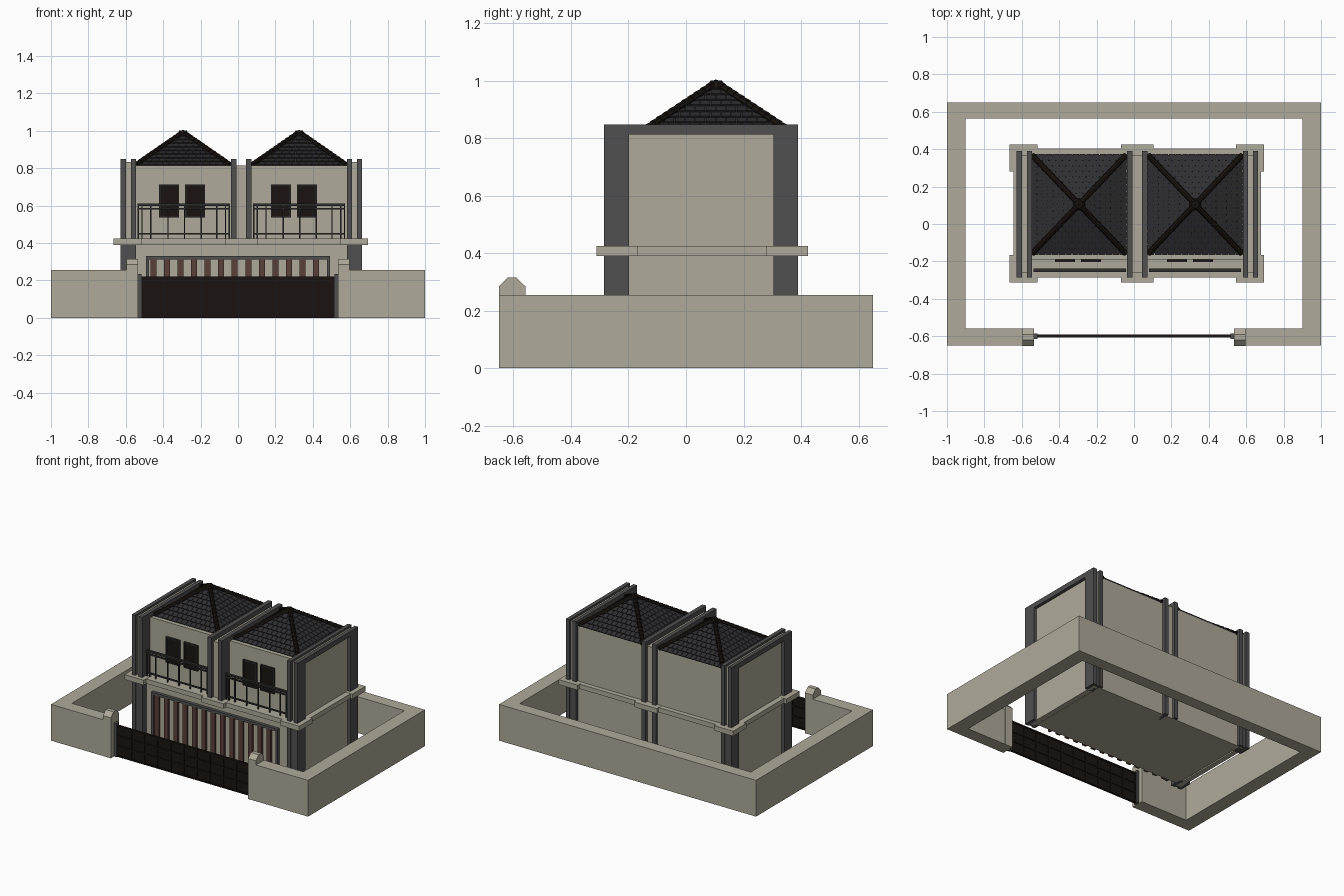
import bpy, bmesh, math
from mathutils import Vector, Matrix

if "Cube" in bpy.data.objects:
    bpy.data.objects.remove(bpy.data.objects["Cube"])


def mat(name, c):
    m = bpy.data.materials.new(name)
    m.diffuse_color = (*c, 1)
    m.use_nodes = True
    m.node_tree.nodes["Principled BSDF"].inputs["Base Color"].default_value = m.diffuse_color
    return m


BEIGE = mat("plaster", (0.43, 0.40, 0.32))
GREY = mat("grey_paint", (0.08, 0.08, 0.08))
BLACK = mat("dark_metal", (0.010, 0.007, 0.005))
TILE = mat("roof_tile", (0.028, 0.027, 0.03))
BROWN = mat("brown_wood", (0.10, 0.05, 0.04))
RAIL = mat("rail_paint", (0.03, 0.03, 0.03))


def finish(name, bm, m):
    bmesh.ops.recalc_face_normals(bm, faces=bm.faces)
    me = bpy.data.meshes.new(name)
    bm.to_mesh(me)
    bm.free()
    me.materials.append(m)
    ob = bpy.data.objects.new(name, me)
    bpy.context.collection.objects.link(ob)
    return ob


def boxes(name, m, items):
    """One object of boxes, each (x0, x1, y0, y1, z0, z1)."""
    bm = bmesh.new()
    for x0, x1, y0, y1, z0, z1 in items:
        M = Matrix.Translation(((x0+x1)/2, (y0+y1)/2, (z0+z1)/2)) @ Matrix.Diagonal((x1-x0, y1-y0, z1-z0, 1))
        bmesh.ops.create_cube(bm, size=1, matrix=M)
    return finish(name, bm, m)


def prism(name, m, pts, axis_vec):
    """Extrude a planar outline along a vector."""
    bm = bmesh.new()
    f = bm.faces.new([bm.verts.new(p) for p in pts])
    r = bmesh.ops.extrude_face_region(bm, geom=[f])
    bmesh.ops.translate(bm, verts=[v for v in r["geom"] if isinstance(v, bmesh.types.BMVert)], vec=axis_vec)
    return finish(name, bm, m)


# perimeter wall: one U-shaped outline with a gate gap
outline = [(-0.535, -0.65), (-1, -0.65), (-1, 0.65), (1, 0.65), (1, -0.65), (0.535, -0.65),
           (0.535, -0.56), (0.9, -0.56), (0.9, 0.565), (-0.9, 0.565), (-0.9, -0.56), (-0.535, -0.56)]
prism("perimeter_wall", BEIGE, [(x, y, 0) for x, y in outline], (0, 0, 0.255))

# gable-topped gate posts
for s, n in ((-1, "left"), (1, "right")):
    prof = [(-0.651, 0), (-0.559, 0), (-0.559, 0.285), (-0.59, 0.315), (-0.62, 0.315), (-0.651, 0.285)]
    prism("gate_post_" + n, BEIGE, [(s*0.534, y, z) for y, z in prof], (s*0.061, 0, 0))
    boxes("gate_jamb_" + n, GREY, [(min(s*0.515, s*0.536), max(s*0.515, s*0.536), -0.615, -0.585, 0, 0.235)])

# sliding gate with a grid of bars
boxes("gate_panel", BLACK, [(-0.516, 0.516, -0.603, -0.597, 0.003, 0.217)])
bars = [(x-0.005, x+0.005, -0.608, -0.592, 0, 0.22) for x in [-0.511+1.022*i/10 for i in range(11)]]
bars += [(-0.516, 0.516, -0.608, -0.592, z, z+0.01) for z in (0, 0.07, 0.14, 0.21)]
boxes("gate_bars", BLACK, bars)

# house volumes
boxes("ground_floor", BEIGE, [(-0.56, 0.6, -0.24, 0.37, 0, 0.4)])
boxes("upper_floor", BEIGE, [(-0.56, 0.6, -0.19, 0.37, 0.4, 0.813)])
boxes("party_walls", BEIGE, [(-0.605, -0.57, -0.26, 0.37, 0, 0.833),
                             (0.603, 0.64, -0.26, 0.37, 0, 0.833),
                             (-0.012, 0.045, -0.26, 0.37, 0.4, 0.815)])

# arch-shaped grey frame plates, in pairs
for i, (x0, x1) in enumerate([(-0.627, -0.6), (-0.573, -0.545), (-0.038, -0.008),
                              (0.042, 0.073), (0.582, 0.609), (0.635, 0.662)]):
    zf = 0.4 if i in (2, 3) else 0
    prof = [(-0.285, zf), (-0.198, zf), (-0.198, 0.813), (0.305, 0.813), (0.305, 0),
            (0.39, 0), (0.39, 0.848), (-0.285, 0.848)]
    prism("frame_plate_%d" % (i+1), GREY, [(x0, y, z) for y, z in prof], (x1-x0, 0, 0))
boxes("lower_pillar_fill", GREY, [(x, x+0.03, y, y+0.08, 0, 0.39)
                                  for x in (-0.602, 0.607) for y in (-0.278, 0.303)])

# floor belt with projecting blocks
boxes("floor_belt", BEIGE, [(-0.645, 0.68, -0.285, 0.403, 0.391, 0.424)])
boxes("belt_blocks", BEIGE, [(x0, x1, y, y+0.145, 0.39, 0.425)
                             for x0, x1 in ((-0.665, -0.515), (-0.07, 0.105), (0.545, 0.695))
                             for y in (-0.312, 0.28)])

# slatted ground floor door
boxes("door_frame", GREY, [(-0.492, 0.492, -0.262, -0.235, 0.312, 0.33),
                           (-0.492, -0.475, -0.262, -0.235, 0, 0.33),
                           (0.475, 0.492, -0.262, -0.235, 0, 0.33)])
boxes("door_slats", BROWN, [(x-0.016, x+0.016, -0.256, -0.235, 0, 0.313)
                            for x in [-0.453+0.0727*i*0.96*1.04 for i in range(13)]])

# windows: dark panes with raised frames
for i, (x0, x1) in enumerate([(-0.422, -0.315), (-0.283, -0.176), (0.176, 0.283), (0.315, 0.422)]):
    z0, z1, t = 0.535, 0.714, 0.007
    boxes("window_pane_%d" % (i+1), BLACK, [(x0, x1, -0.197, -0.185, z0, z1)])
    boxes("window_frame_%d" % (i+1), RAIL, [(x0, x0+t, -0.204, -0.185, z0, z1), (x1-t, x1, -0.204, -0.185, z0, z1),
                                            (x0, x1, -0.204, -0.185, z0, z0+t), (x0, x1, -0.204, -0.185, z1-t, z1)])

# balcony railings
for n, x0, x1 in (("left", -0.536, -0.043), ("right", 0.08, 0.573)):
    items = [(x0, x1, -0.256, -0.238, 0.598, 0.61)]
    items += [(x0, x1, -0.252, -0.242, z, z+0.009) for z in (0.445, 0.578)]
    w = x1-x0
    items += [(x0+w*f, x0+w*f+0.007, -0.251, -0.243, 0.424, 0.6)
              for f in (0.0, 0.04, 0.135, 0.32, 0.5, 0.68, 0.85, 0.945, 0.985)]
    boxes("balcony_railing_" + n, RAIL, items)


# hipped tiled roofs
HX, HY, Z0, H = 0.253, 0.265, 0.812, 0.176


def roof(n, cx, cy=0.105):
    c = Vector((cx, cy, 0))
    bm = bmesh.new()
    base = [bm.verts.new(c + Vector((sx*HX, sy*HY, Z0))) for sx, sy in ((-1, -1), (1, -1), (1, 1), (-1, 1))]
    top = bm.verts.new(c + Vector((0, 0, Z0+H)))
    bm.faces.new(base)
    for i in range(4):
        bm.faces.new((base[i], base[(i+1) % 4], top))
    finish("roof_core_" + n, bm, TILE)

    # overlapping tile courses, clipped to the hips
    bm = bmesh.new()
    rows, tw = 9, 0.036
    for k in range(4):
        a, d = (HX, HY) if k % 2 == 0 else (HY, HX)
        R = Matrix.Rotation(k*math.pi/2, 3, 'Z')
        nrm = Vector((0, -H, d)).normalized()

        def P(u, t, lift):
            w = a*(1-t)
            return c + R @ (Vector((max(-w, min(w, u)), -d*(1-t), Z0+H*t)) + nrm*lift)
        for r in range(rows):
            t0, t1 = r/rows, (r+1)/rows
            w = a*(1-t0)
            for j in range(-9, 10):
                u0 = (j + 0.5*(r % 2))*tw
                u1 = u0 + tw - 0.003
                if u1 <= -w or u0 >= w or min(u1, w)-max(u0, -w) < 0.006:
                    continue
                lo = [bm.verts.new(P(u, t, 0)) for u, t in ((u0, t0), (u1, t0), (u1, t1), (u0, t1))]
                hi = [bm.verts.new(P(u, t, l)) for u, t, l in
                      ((u0, t0, 0.008), (u1, t0, 0.008), (u1, t1, 0.002), (u0, t1, 0.002))]
                bm.faces.new(hi)
                for i in range(4):
                    bm.faces.new((lo[i], lo[(i+1) % 4], hi[(i+1) % 4], hi[i]))
    finish("roof_tiles_" + n, bm, TILE)

    # hip caps: overlapping tapered tubes, and a round cap at the peak
    bm = bmesh.new()
    segs = 12
    for sx in (-1, 1):
        for sy in (-1, 1):
            p0 = c + Vector((sx*(HX-0.004), sy*(HY-0.004), Z0+0.008))
            v = c + Vector((0, 0, Z0+H+0.004)) - p0
            q = v.to_track_quat('Z', 'Y').to_matrix().to_4x4()
            for i in range(segs):
                M = Matrix.Translation(p0 + v*((i+0.5)/segs)) @ q
                bmesh.ops.create_cone(bm, cap_ends=True, segments=8, radius1=0.016, radius2=0.012,
                                      depth=v.length/segs*1.15, matrix=M)
    bmesh.ops.create_cone(bm, cap_ends=True, segments=12, radius1=0.034, radius2=0.02, depth=0.03,
                          matrix=Matrix.Translation(c + Vector((0, 0, 0.986))))
    finish("roof_hip_caps_" + n, bm, BLACK)


roof("left", -0.294)
roof("right", 0.327)
